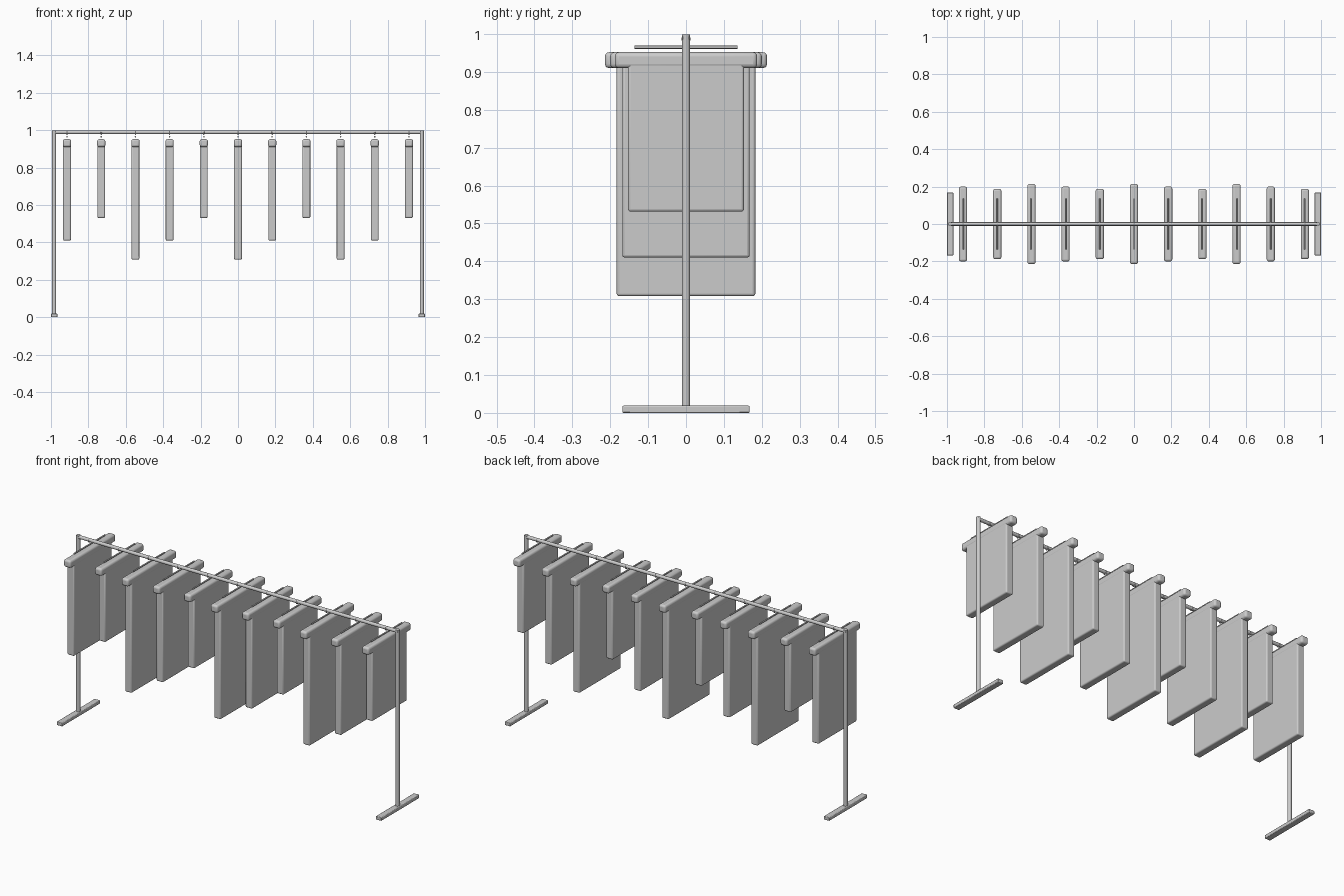
import bpy, math

if "Cube" in bpy.data.objects:
    bpy.data.objects.remove(bpy.data.objects["Cube"])


def finish(o, name, bevel=0, segments=3):
    o.name = name
    if bevel:
        m = o.modifiers.new("soft_edges", 'BEVEL')
        m.width, m.segments = bevel, segments
    bpy.ops.object.shade_smooth_by_angle(angle=math.radians(35))
    return o


def box(name, lo, hi, bevel=0, segments=3):
    bpy.ops.mesh.primitive_cube_add(size=1, location=[(a + b) / 2 for a, b in zip(lo, hi)])
    o = bpy.context.object
    o.scale = [b - a for a, b in zip(lo, hi)]
    bpy.ops.object.transform_apply(location=False, rotation=False, scale=True)
    return finish(o, name, bevel, segments)


def rod(name, loc, length, r, rot=(0, 0, 0), sides=20):
    bpy.ops.mesh.primitive_cylinder_add(vertices=sides, radius=r, depth=length,
                                        location=loc, rotation=rot)
    return finish(bpy.context.object, name)


# Rack frame: rail, posts and feet
rod("rail", (0, 0, 0.989), 1.98, 0.0095, (0, math.pi / 2, 0))
for s, side in ((-1, "left"), (1, "right")):
    x = s * 0.983
    rod(side + "_post", (x, 0, 0.505), 0.987, 0.011)
    box(side + "_foot", (x - 0.017, -0.168, 0), (x + 0.017, 0.168, 0.019), 0.003, 2)

# Garments repeat in three sizes: (half width, shoulder half width, hem height)
sizes = [(0.168, 0.200, 0.410), (0.153, 0.188, 0.531), (0.183, 0.214, 0.308)]
for i in range(11):
    x = (i - 5) * 0.1828
    w, sw, hem = sizes[i % 3]
    box(f"garment_body_{i}", (x - 0.021, -w, hem), (x + 0.021, w, 0.925), 0.007)
    box(f"garment_shoulder_{i}", (x - 0.022, -sw, 0.910), (x + 0.022, sw, 0.952), 0.011)
    # Hanger bar and hook over the rail
    rod(f"hanger_bar_{i}", (x, 0, 0.965), 0.272, 0.004, (math.pi / 2, 0, 0), 12)
    bpy.ops.mesh.primitive_torus_add(location=(x, 0, 0.987), rotation=(0, math.pi / 2, 0),
                                     major_radius=0.009, minor_radius=0.003,
                                     major_segments=20, minor_segments=8)
    finish(bpy.context.object, f"hanger_hook_{i}")
